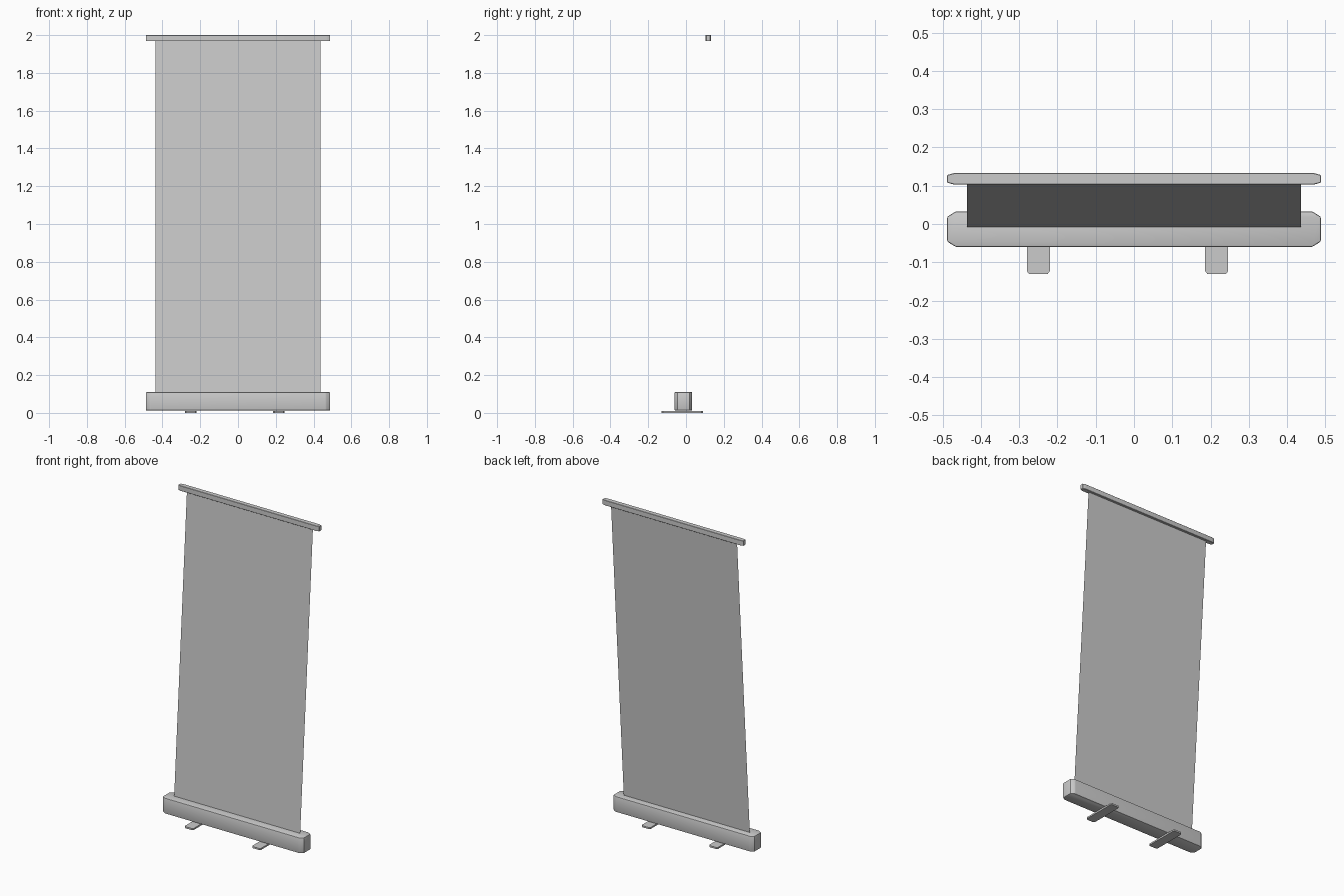
import bpy, bmesh

if "Cube" in bpy.data.objects:
    bpy.data.objects.remove(bpy.data.objects["Cube"])


def prism(name, x0, x1, y0, y1, z0, z1, cx, cy, bevel=0.0, segs=2):
    """Box with chamfered plan corners (cx, cy) and softened edges."""
    plan = [(x0 + cx, y0), (x1 - cx, y0), (x1, y0 + cy), (x1, y1 - cy),
            (x1 - cx, y1), (x0 + cx, y1), (x0, y1 - cy), (x0, y0 + cy)]
    bm = bmesh.new()
    base = bm.faces.new([bm.verts.new((x, y, z0)) for x, y in plan])
    ext = bmesh.ops.extrude_face_region(bm, geom=[base], use_keep_orig=True)
    for v in ext["geom"]:
        if isinstance(v, bmesh.types.BMVert):
            v.co.z = z1
    bmesh.ops.recalc_face_normals(bm, faces=bm.faces)
    if bevel:
        bmesh.ops.bevel(bm, geom=list(bm.edges), offset=bevel, segments=segs,
                        profile=0.5, affect='EDGES')
    return finish(name, bm)


def finish(name, bm):
    mesh = bpy.data.meshes.new(name)
    bm.to_mesh(mesh)
    bm.free()
    obj = bpy.data.objects.new(name, mesh)
    bpy.context.collection.objects.link(obj)
    bpy.context.view_layer.objects.active = obj
    bpy.ops.object.select_all(action='DESELECT')
    obj.select_set(True)
    bpy.ops.object.shade_smooth_by_angle()
    return obj


# Roller housing at the bottom
prism("base_housing", -0.488, 0.488, -0.06, 0.033, 0.013, 0.11, 0.023, 0.014, 0.004)

# Rail clamping the top of the sheet
prism("top_rail", -0.488, 0.488, 0.103, 0.133, 1.968, 2.0, 0.018, 0.005, 0.0015, 1)

# Thin sheet leaning backwards
bm = bmesh.new()
bm.faces.new([bm.verts.new(p) for p in (
    (-0.436, -0.008, 0.108), (0.436, -0.008, 0.108),
    (0.436, 0.118, 1.972), (-0.436, 0.118, 1.972))])
finish("banner_sheet", bm)

# Flat feet crossing under the housing
for side, x in (("left", -0.25), ("right", 0.216)):
    prism(f"{side}_foot", x - 0.03, x + 0.03, -0.131, 0.091, 0.0, 0.01, 0.006, 0.008)
